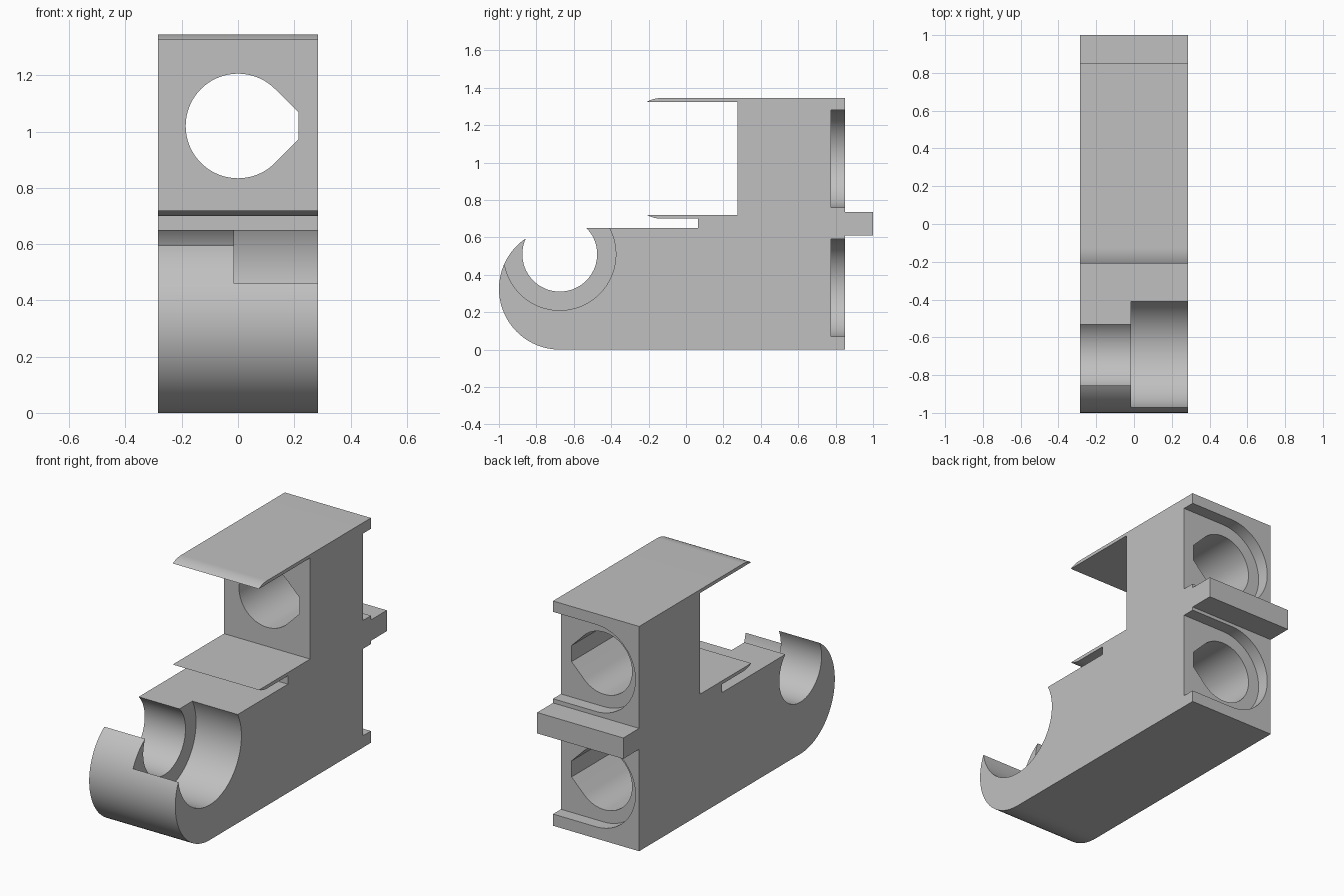
import bpy, bmesh
from math import sin, cos, pi, radians, sqrt
from mathutils import Vector

if "Cube" in bpy.data.objects:
    bpy.data.objects.remove(bpy.data.objects["Cube"], do_unlink=True)

HALF = 0.285     # half width of the body
BACK = 0.85      # back face
HOLES = (0.33, 1.02)

grey = bpy.data.materials.new("plain grey")
grey.use_nodes = True
colour = (0.53, 0.53, 0.53, 1)
grey.diffuse_color = colour
grey.node_tree.nodes["Principled BSDF"].inputs["Base Color"].default_value = colour


def arc(cu, cv, r, start, end, steps):
    """Points on an arc, angles in degrees."""
    angles = [radians(start + (end - start) * i / steps) for i in range(steps + 1)]
    return [(cu + r * cos(a), cv + r * sin(a)) for a in angles]


def prism(name, outline, axis, low, high):
    """Extrude an outline: (y, z) along x, or (x, z) along y."""
    bm = bmesh.new()
    place = (lambda u, v: (low, u, v)) if axis == "x" else (lambda u, v: (u, low, v))
    face = bm.faces.new([bm.verts.new(place(u, v)) for u, v in outline])
    move = Vector((high - low, 0, 0) if axis == "x" else (0, high - low, 0))
    new = bmesh.ops.extrude_face_region(bm, geom=[face])["geom"]
    bmesh.ops.translate(bm, vec=move, verts=[g for g in new if isinstance(g, bmesh.types.BMVert)])
    bmesh.ops.recalc_face_normals(bm, faces=bm.faces)
    mesh = bpy.data.meshes.new(name)
    bm.to_mesh(mesh)
    bm.free()
    obj = bpy.data.objects.new(name, mesh)
    bpy.context.collection.objects.link(obj)
    obj.data.materials.append(grey)
    return obj


def cut(target, cutter):
    """Subtract the cutter and remove it."""
    cutter.hide_render = True
    mod = target.modifiers.new("cut", "BOOLEAN")
    mod.operation = "DIFFERENCE"
    mod.solver = "EXACT"
    mod.object = cutter
    bpy.context.view_layer.objects.active = target
    bpy.ops.object.modifier_apply(modifier=mod.name)
    bpy.data.objects.remove(cutter, do_unlink=True)


# Side outline: rounded nose, thin slot, two sprung lips, back tang
lip_r = 0.17
lip_sweep = 28
lower_lip = arc(-0.13, 0.70 + lip_r, lip_r, 270, 270 - lip_sweep, 8)
upper_lip = arc(-0.13, 1.345 - lip_r, lip_r, 90 + lip_sweep, 90, 8)
outline = (
    [(BACK, 0)]
    + arc(-0.675, 0.325, 0.325, 270, 90, 48)
    + [(0.065, 0.65), (0.065, 0.70)]
    + lower_lip
    + [(-0.21, 0.72), (0.275, 0.72), (0.275, 1.325), (-0.21, 1.325)]
    + upper_lip[1:]
    + [(BACK, 1.345), (BACK, 0.735), (1.0, 0.735), (1.0, 0.61), (BACK, 0.61)]
)
body = prism("hinge_body", outline, "x", -HALF, HALF)

# Stepped open cradle across the nose
cut(body, prism("small_bore", arc(-0.675, 0.51, 0.20, 0, 360, 72)[:-1], "x", -0.4, 0.4))
cut(body, prism("large_bore", arc(-0.675, 0.51, 0.30, 0, 360, 72)[:-1], "x", -0.015, 0.4))

# Back pockets, round on one side and open on the other, with teardrop holes
hole_r, flat_x = 0.186, 0.215
flat_z = hole_r * sqrt(2) - flat_x
for z, depth in zip(HOLES, (0.2, 0.2)):
    pocket = arc(0, z, 0.26, 90, 270, 36) + [(0.4, z - 0.26), (0.4, z + 0.26)]
    cut(body, prism("pocket", pocket, "y", 0.775, 0.95))
    hole = arc(0, z, hole_r, 45, 315, 54) + [(flat_x, z - flat_z), (flat_x, z + flat_z)]
    cut(body, prism("hole", hole, "y", depth, 0.95))

# Smooth curved walls, sharp edges
bpy.ops.object.select_all(action="DESELECT")
body.select_set(True)
bpy.context.view_layer.objects.active = body
bpy.ops.object.shade_smooth_by_angle(angle=radians(25))
